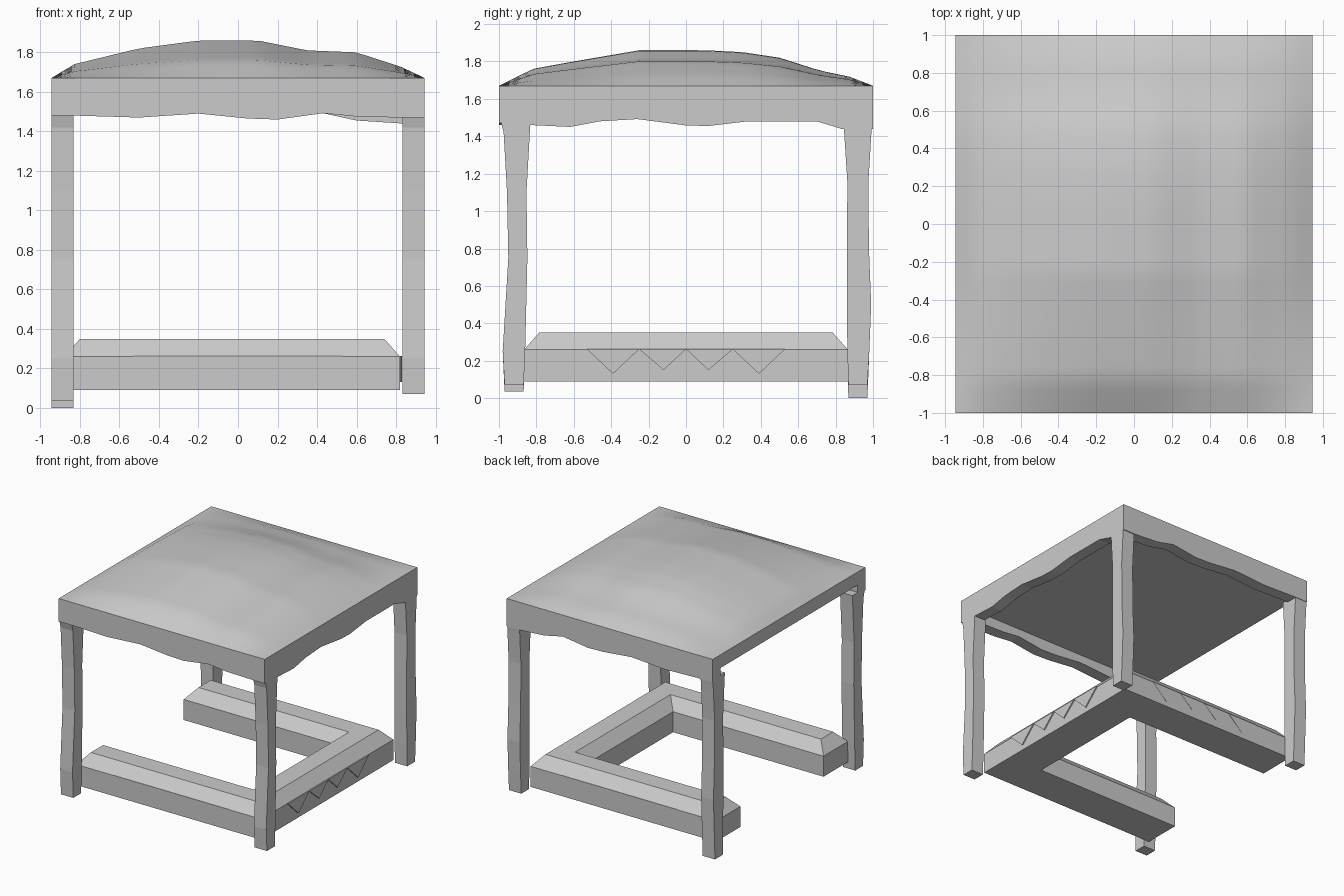
import bpy, bmesh
from mathutils import Vector, Matrix

if "Cube" in bpy.data.objects:
    bpy.data.objects.remove(bpy.data.objects["Cube"])

X, RIM, T = 0.945, 1.67, 0.10     # canopy half width, rim height, trim thickness


def finish(name, bm):
    bmesh.ops.recalc_face_normals(bm, faces=bm.faces)
    me = bpy.data.meshes.new(name)
    bm.to_mesh(me)
    bm.free()
    ob = bpy.data.objects.new(name, me)
    bpy.context.collection.objects.link(ob)
    return ob


def prism(name, outline, push):
    """Extrude a closed 3D outline along a vector."""
    bm = bmesh.new()
    face = bm.faces.new([bm.verts.new(p) for p in outline])
    new = bmesh.ops.extrude_face_region(bm, geom=[face], use_keep_orig=True)["geom"]
    bmesh.ops.translate(bm, vec=Vector(push),
                        verts=[v for v in new if isinstance(v, bmesh.types.BMVert)])
    return finish(name, bm)


def lerp(pts, t):
    for (a, u), (b, v) in zip(pts, pts[1:]):
        if t <= b:
            return u + (v - u) * (t - a) / (b - a)
    return pts[-1][1]


# Canopy cloth: height field made from a crosswise and a lengthwise profile
PX = [(-.945, 0), (-.83, .07), (-.5, .15), (-.2, .19), (.1, .19), (.35, .14),
      (.6, .13), (.83, .055), (.945, 0)]
PY = [(-1, 0), (-.82, .09), (-.6, .13), (-.25, .19), (.1, .19), (.3, .18),
      (.5, .15), (.72, .08), (.87, .05), (1, 0)]
bm = bmesh.new()
bmesh.ops.create_grid(bm, x_segments=32, y_segments=32, size=1)
for v in bm.verts:
    x, y = v.co.x * X, v.co.y
    v.co = (x, y, RIM + (lerp(PX, x) * lerp(PY, y)) / .19)
cloth = finish("canopy_cloth", bm)
for p in cloth.data.polygons:
    p.use_smooth = True

# Flat slab under the cloth, open edge on the left
prism("canopy_slab", [(-X, T - 1, 1.56), (X - T, T - 1, 1.56),
                      (X - T, 1 - T, 1.56), (-X, 1 - T, 1.56)], (0, 0, RIM - 1.56))

# Wavy trims on front, back and right
FRONT = [(-X, 1.48), (-.83, 1.48), (-.5, 1.47), (-.2, 1.49), (.05, 1.465), (.2, 1.46),
         (.43, 1.492), (.6, 1.475), (.83, 1.47), (X, 1.47)]
BACK = FRONT[:-3] + [(.6, 1.455), (.83, 1.44), (X, 1.44)]
SIDE = [(T - 1, 1.46), (-.83, 1.46), (-.62, 1.45), (-.46, 1.48), (-.26, 1.492), (0, 1.458),
        (.12, 1.455), (.33, 1.48), (.7, 1.48), (.83, 1.44), (1 - T, 1.44)]
for name, pts, y, d in (("front_trim", FRONT, -1, T), ("back_trim", BACK, 1, -T)):
    prism(name, [(-X, y, RIM)] + [(x, y, z) for x, z in pts] + [(X, y, RIM)], (0, d, 0))
prism("right_trim", [(X, T - 1, RIM)] + [(X, y, z) for y, z in SIDE] + [(X, 1 - T, RIM)],
      (-T, 0, 0))

# Crooked legs: (height, outer edge, inner edge), lowest ring replaced by the foot height
FRONT_LEG = [(.25, -.98, -.86), (.75, -.95, -.848), (1.1, -.957, -.853),
             (1.42, -.975, -.835), (1.5, -.995, -.83)]
BACK_LEG = [(.25, .98, .863), (.5, .99, .86), (.8, .978, .86), (1.15, .975, .863),
            (1.4, .99, .847), (1.5, .998, .84)]
for name, rings, x, foot in (("front_left_leg", FRONT_LEG, -X, .035),
                             ("front_right_leg", FRONT_LEG, X - .113, .07),
                             ("back_left_leg", BACK_LEG, -X, 0),
                             ("back_right_leg", BACK_LEG, X - .113, .07)):
    s = -1 if rings is FRONT_LEG else 1
    rings = [(foot, s * .97, s * .868)] + rings
    prism(name, [(x, o, z) for z, o, i in rings] + [(x, i, z) for z, o, i in rings[::-1]],
          (.113, 0, 0))

# U-shaped counter, open on the left, with chamfered top
L, R, D, W, C = -.88, .82, .865, .32, .08


def u_ring(c):
    return [(L + c, c - D), (R - c, c - D), (R - c, D - c), (L + c, D - c),
            (L + c, D - W + c), (R - W + c, D - W + c),
            (R - W + c, W - D - c), (L + c, W - D - c)]


bm = bmesh.new()
rings = [[bm.verts.new((x, y, z)) for x, y in u_ring(c)]
         for z, c in ((.09, 0), (.26, 0), (.35, C))]
for lo, hi in zip(rings, rings[1:]):
    for i in range(8):
        j = (i + 1) % 8
        bm.faces.new((lo[i], lo[j], hi[j], hi[i]))
for r in (rings[0], rings[2]):
    for idx in ((0, 1, 6, 7), (1, 2, 5, 6), (2, 3, 4, 5)):
        bm.faces.new([r[i] for i in idx])
finish("counter", bm)

# Pennant triangles hung along the outer counter faces
PENNANTS = [(-.53, -.39, -.25, .13), (-.25, -.12, 0, .15), (0, .12, .25, .15), (.25, .39, .53, .13)]
for n, (a, m, b, tip) in enumerate(PENNANTS, 1):
    tri = [(a, .262), (m, tip), (b, .262)]
    prism(f"right_pennant_{n}", [(R, t, z) for t, z in tri], (.01, 0, 0))
    prism(f"front_pennant_{n}", [(t, -D, z) for t, z in tri], (0, -.002, 0))
    prism(f"back_pennant_{n}", [(t, D, z) for t, z in tri], (0, .002, 0))
